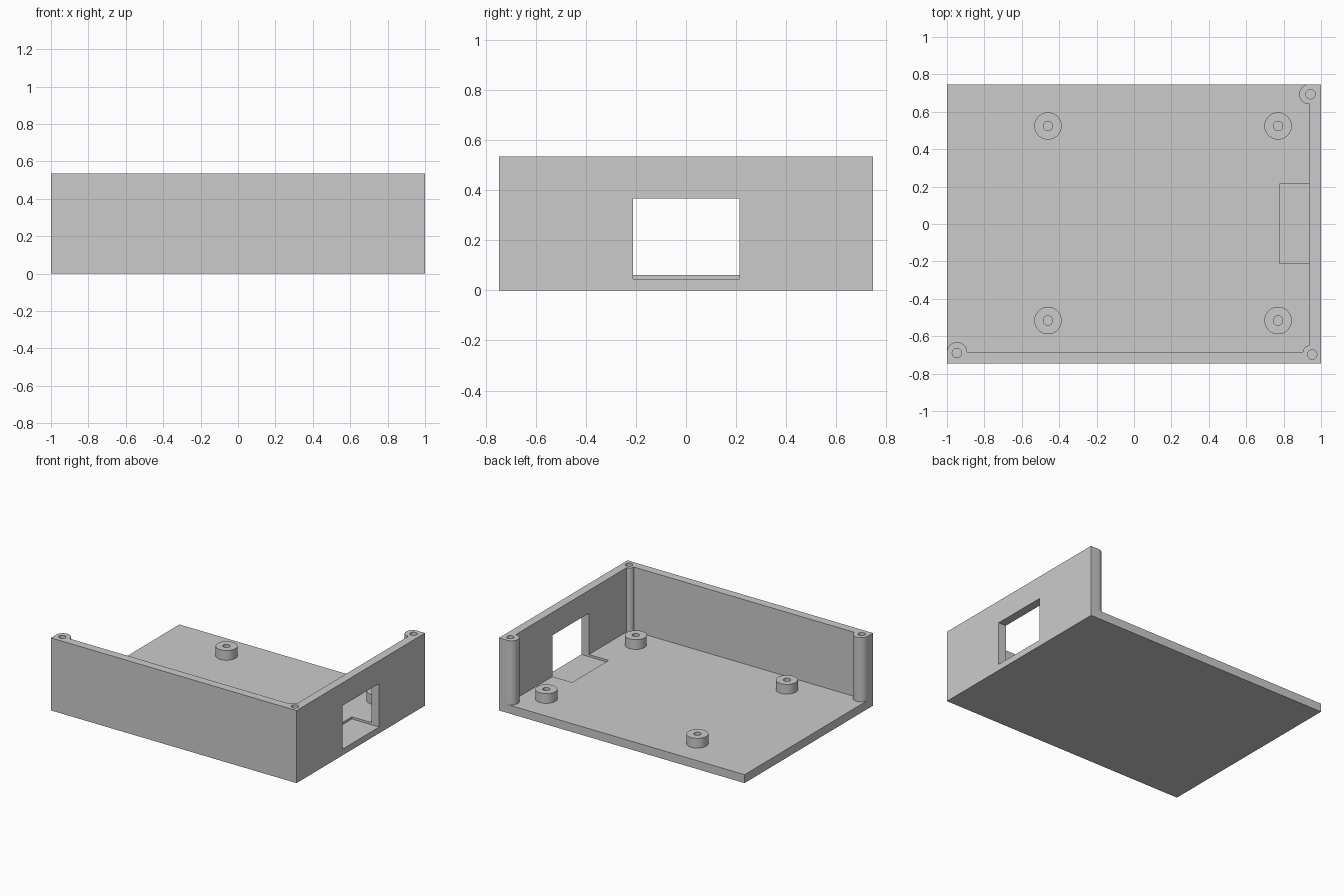
import bpy, bmesh
from math import cos, sin, radians, tau

cube = bpy.data.objects.get("Cube")
if cube:
    bpy.data.objects.remove(cube, do_unlink=True)

grey = bpy.data.materials.new("plain grey")
grey.use_nodes = True
grey.diffuse_color = (0.6, 0.6, 0.6, 1)
grey.node_tree.nodes["Principled BSDF"].inputs["Base Color"].default_value = (0.6, 0.6, 0.6, 1)

# Overall sizes
W, D, H = 1.0, 0.747, 0.534
T = 0.062
IN_X, IN_Y = W - T, T - D
STANDOFF_TOP = T + 0.072
HOLE = 0.025


def arc(cx, cy, r, start, end, steps=24):
    angles = [radians(start + (end - start) * i / steps) for i in range(steps + 1)]
    return [(cx + r * cos(a), cy + r * sin(a)) for a in angles]


def circle(cx, cy, r, sides=48):
    return [(cx + r * cos(tau * i / sides), cy + r * sin(tau * i / sides)) for i in range(sides)]


def rect(x0, x1, y0, y1):
    return [(x0, y0), (x1, y0), (x1, y1), (x0, y1)]


def prism(name, outline, z0, z1):
    """Extrude a plan outline between two heights."""
    bm = bmesh.new()
    base = bm.faces.new([bm.verts.new((x, y, z0)) for x, y in outline])
    up = bmesh.ops.extrude_face_region(bm, geom=[base])["geom"]
    for v in up:
        if isinstance(v, bmesh.types.BMVert):
            v.co.z = z1
    bmesh.ops.recalc_face_normals(bm, faces=bm.faces)
    mesh = bpy.data.meshes.new(name)
    bm.to_mesh(mesh)
    bm.free()
    mesh.materials.append(grey)
    obj = bpy.data.objects.new(name, mesh)
    bpy.context.collection.objects.link(obj)
    return obj


def activate(obj):
    bpy.ops.object.select_all(action="DESELECT")
    obj.select_set(True)
    bpy.context.view_layer.objects.active = obj


def cut(obj, outline, z0, z1):
    """Subtract a prism from the object."""
    cutter = prism("cutter", outline, z0, z1)
    cutter.hide_render = True
    activate(obj)
    mod = obj.modifiers.new("cut", "BOOLEAN")
    mod.operation, mod.solver, mod.object = "DIFFERENCE", "EXACT", cutter
    bpy.ops.object.modifier_apply(modifier=mod.name)
    bpy.data.objects.remove(cutter, do_unlink=True)


def smooth(obj):
    activate(obj)
    bpy.ops.object.shade_smooth_by_angle(angle=radians(30))


port = rect(0.778, W + 0.1, -0.211, 0.213)

# Floor plate with the shallow recess leading to the port
floor = prism("floor_plate", rect(-W, W, -D, D), 0, T)
cut(floor, port, 0.046, 0.366)

# Front and left walls with rounded screw posts, as one L-shaped outline
outline = [(-W, -D), (W, -D), (W, D)]
outline += arc(0.936, 0.694, 0.053, 90, 268)
outline += [(IN_X, 0.64)]
outline += arc(IN_X, IN_Y, 0.035, 90, 180, 12)
outline += arc(-0.946, IN_Y, 0.054, 0, 180)
walls = prism("walls_and_screw_posts", outline, T, H)
cut(walls, port, 0.046, 0.366)
for x, y in ((0.944, 0.694), (0.953, -0.698), (-0.947, -0.69)):
    cut(walls, circle(x, y, HOLE, 32), T + 0.1, H + 0.1)
smooth(walls)

# Four board standoffs with screw holes
for x, side in ((-0.46, "right"), (0.77, "left")):
    for y, end in ((-0.516, "front"), (0.524, "back")):
        standoff = prism(f"standoff_{end}_{side}", circle(x, y, 0.073), T, STANDOFF_TOP)
        cut(standoff, circle(x, y, HOLE, 32), T - 0.1, STANDOFF_TOP + 0.1)
        smooth(standoff)
